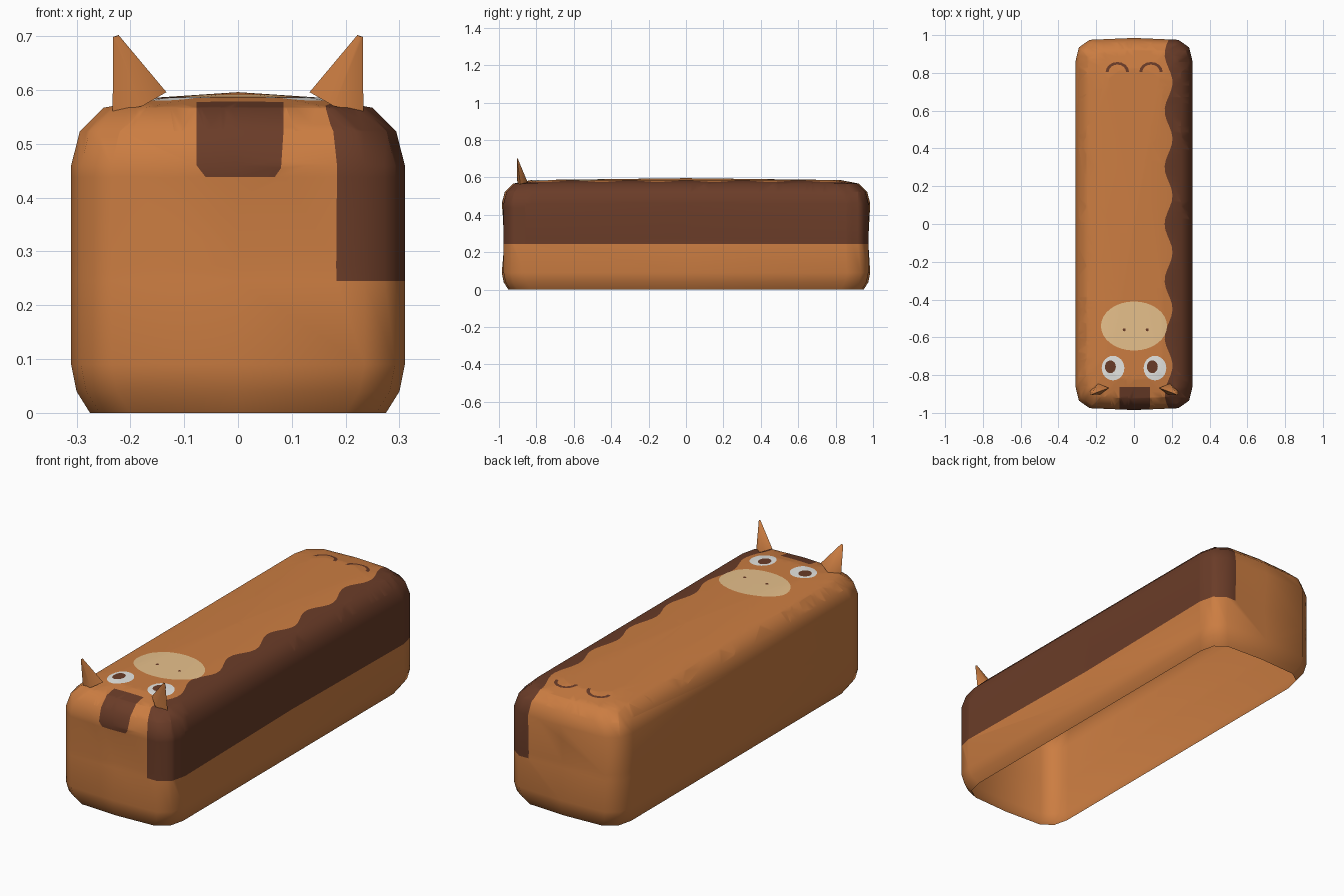
import bpy, bmesh, math
from mathutils import Vector

if "Cube" in bpy.data.objects:
    bpy.data.objects.remove(bpy.data.objects["Cube"])

# ---------- flat colours ----------
COLOURS = [
    ("orange_coat", (0.60, 0.205, 0.054)),
    ("dark_brown", (0.144, 0.045, 0.021)),
    ("cream", (0.80, 0.53, 0.26)),
    ("eye_white", (0.80, 0.80, 0.77)),
]
MATS = []
for name, c in COLOURS:
    m = bpy.data.materials.new(name)
    m.diffuse_color = (*c, 1)
    m.use_nodes = True
    m.node_tree.nodes["Principled BSDF"].inputs["Base Color"].default_value = m.diffuse_color
    MATS.append(m)
ORANGE, BROWN, CREAM, WHITE = range(4)


def finish(bm, name, mats, angle):
    me = bpy.data.meshes.new(name)
    bm.to_mesh(me)
    bm.free()
    for m in mats:
        me.materials.append(m)
    ob = bpy.data.objects.new(name, me)
    bpy.context.collection.objects.link(ob)
    bpy.ops.object.select_all(action='DESELECT')
    ob.select_set(True)
    bpy.context.view_layer.objects.active = ob
    bpy.ops.object.shade_smooth_by_angle(angle=math.radians(angle))
    return ob


# ---------- body: rounded plan outline lofted upward, open underneath ----------
QUARTER = [(0.31, 0), (0.31, 0.86), (0.292, 0.935), (0.235, 0.975), (0, 0.985)]
HALF = QUARTER + [(-x, y) for x, y in reversed(QUARTER[:-1])]
OUTLINE = HALF + [(-x, -y) for x, y in HALF[1:-1]]
# (height, inset, bulge at the middle of each side)
RINGS = [(0, 0.035, 0), (0.04, 0.010, 0), (0.09, 0, 0), (0.275, 0, 0.016),
         (0.46, 0, 0), (0.523, 0.016, 0), (0.567, 0.06, 0), (0.586, 0.16, 0)]


def shrink(v, d):
    return v - math.copysign(d, v) if v else 0.0


bm = bmesh.new()
inside = bm.faces.layers.int.new("inside")
prev = None
for z, inset, bulge in RINGS:
    ring = []
    for x, y in OUTLINE:
        d = inset - (bulge if x == 0 or y == 0 else 0)
        ring.append(bm.verts.new((shrink(x, d), shrink(y, d), z)))
    if prev:
        n = len(ring)
        for i in range(n):
            j = (i + 1) % n
            bm.faces.new((prev[i], prev[j], ring[j], ring[i]))
    prev = ring
crown = bm.verts.new((0, 0, 0.596))
for i in range(len(prev)):
    bm.faces.new((prev[i], prev[(i + 1) % len(prev)], crown))


# ---------- painted areas, cut into the body faces ----------
def bisect(faces, co, no):
    geom = set(faces)
    for f in faces:
        geom.update(f.edges)
        geom.update(f.verts)
    bmesh.ops.bisect_plane(bm, geom=list(geom), dist=1e-6, plane_co=co, plane_no=no)


def paint(poly, mat, allowed, axis=1):
    """Cut a convex counter-clockwise outline (x with y, or x with z) and colour it."""
    def put(a, b):
        return Vector((a, b, 0)) if axis == 1 else Vector((a, 0, b))
    for f in bm.faces:
        f[inside] = int(allowed(f.calc_center_median()))
    for (ax, ay), (bx, by) in zip(poly, poly[1:] + poly[:1]):
        co, no = put(ax, ay), put(by - ay, ax - bx).normalized()
        faces = [f for f in bm.faces if f[inside]]
        if not faces:
            return
        bisect(faces, co, no)
        for f in bm.faces:
            if f[inside] and (f.calc_center_median() - co).dot(no) > 0:
                f[inside] = 0
    for f in bm.faces:
        if f[inside]:
            f.material_index = mat


def ellipse(cx, cy, rx, ry, n=24):
    return [(cx + rx * math.cos(2 * math.pi * i / n),
             cy + ry * math.sin(2 * math.pi * i / n)) for i in range(n)]


def on_top(c):
    return c.z > 0.53


# dark flank with a wavy upper edge
def wave(y):
    return 0.183 - 0.021 * math.cos(2 * math.pi * y / 0.3)


bisect(list(bm.faces), (0, 0, 0.245), (0, 0, 1))
STEPS = 66
for i in range(STEPS):
    y0 = -1.01 + 2.02 * i / STEPS
    y1 = -1.01 + 2.02 * (i + 1) / STEPS
    paint([(wave(y0), y0), (0.5, y0), (0.5, y1), (wave(y1), y1)], BROWN,
          lambda c: c.z > 0.245 and c.x > 0)

# forehead patch running down the front
bisect([f for f in bm.faces if f.calc_center_median().z > 0.5], (0, -0.862, 0), (0, 1, 0))
paint([(-0.06, 0.438), (0.068, 0.438), (0.08, 0.455), (0.085, 0.53), (0.082, 0.7),
       (-0.077, 0.7), (-0.077, 0.46)], BROWN, lambda c: c.y < -0.862, axis=2)

# muzzle and nostrils
paint(ellipse(0, -0.54, 0.175, 0.13, 32), CREAM, on_top)
for x in (-0.052, 0.07):
    paint(ellipse(x, -0.56, 0.008, 0.008, 8), BROWN, on_top)

# eyes with pupils looking aside
for x, px in ((-0.111, -0.125), (0.111, 0.097)):
    paint(ellipse(x, -0.763, 0.06, 0.065), WHITE, on_top)
    paint(ellipse(px, -0.756, 0.029, 0.034, 16), BROWN, on_top)

# two small arches at the back end
ARC = 8
for cx in (-0.088, 0.09):
    for i in range(ARC):
        a, b = (math.pi * k / ARC for k in (i, i + 1))
        quad = [(cx + r * math.cos(t), 0.805 + r * 0.85 * math.sin(t))
                for r, t in ((0.046, a), (0.062, a), (0.062, b), (0.046, b))]
        paint(quad, BROWN, on_top)

bm.faces.layers.int.remove(inside)
finish(bm, "body", MATS, 60)

# ---------- ears: pointed, leaning outward ----------
BASE = [(0.233, -0.885, 0.56), (0.19, -0.845, 0.57), (0.133, -0.868, 0.596), (0.178, -0.902, 0.57)]
TIP = Vector((0.227, -0.902, 0.70))
for name, side in (("left_ear", -1), ("right_ear", 1)):
    eb = bmesh.new()
    flip = Vector((side, 1, 1))
    centre = sum((Vector(p) for p in BASE), Vector()) / 4
    low = [eb.verts.new(Vector(p) * flip) for p in BASE]
    high = [eb.verts.new((TIP + (Vector(p) - centre) * 0.1) * flip) for p in BASE]
    for i in range(4):
        j = (i + 1) % 4
        eb.faces.new((low[i], low[j], high[j], high[i]))
    eb.faces.new(high)
    eb.faces.new(low[::-1])
    bmesh.ops.recalc_face_normals(eb, faces=eb.faces)
    finish(eb, name, [MATS[ORANGE]], 80)
